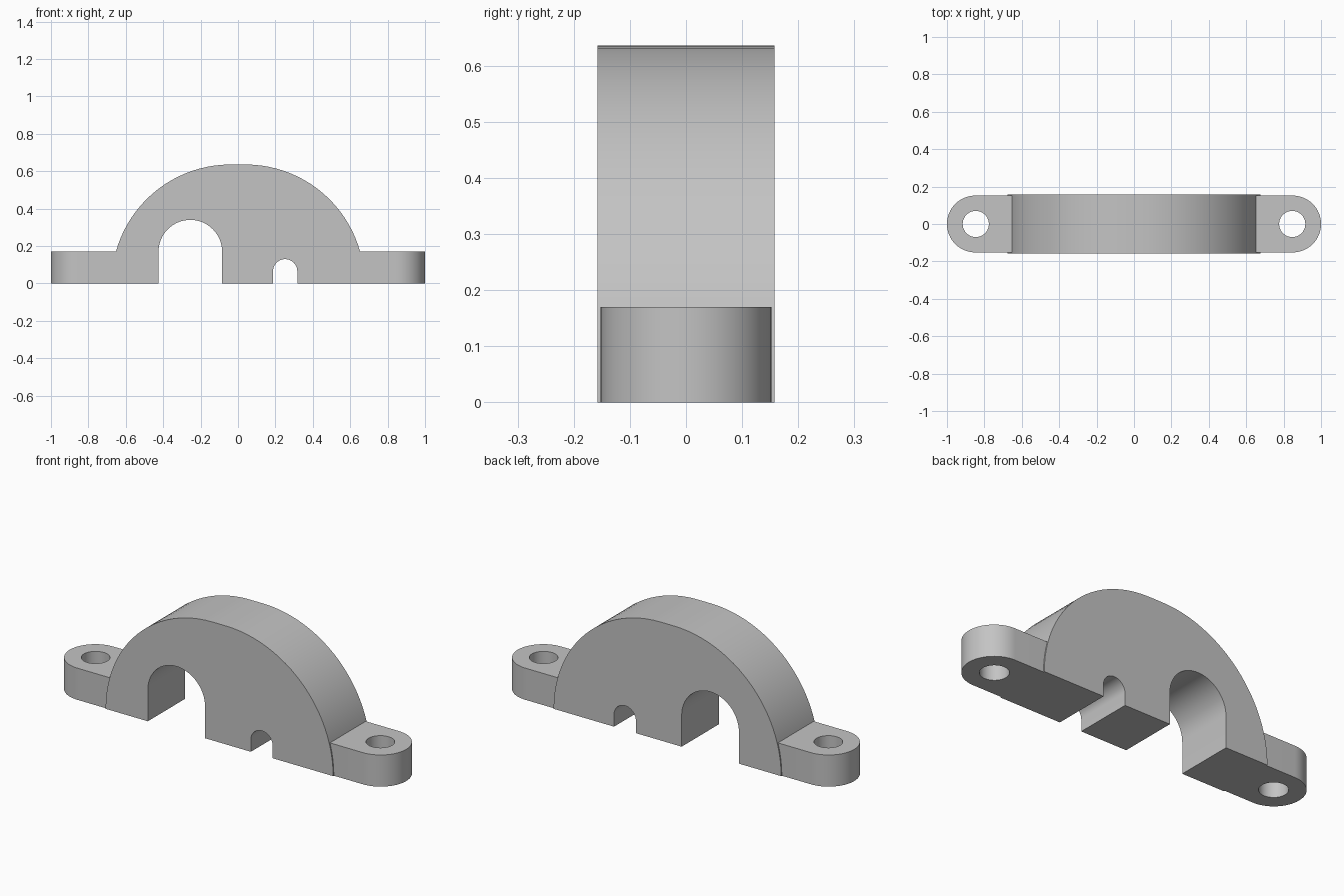
import bpy, bmesh
from math import sin, cos, pi
from mathutils import Matrix, Vector

cube = bpy.data.objects.get("Cube")
if cube:
    bpy.data.objects.remove(cube, do_unlink=True)

grey = bpy.data.materials.new("plain_grey")
grey.use_nodes = True
color = (0.55, 0.55, 0.55, 1)
grey.diffuse_color = color
grey.node_tree.nodes["Principled BSDF"].inputs["Base Color"].default_value = color


def arc(cx, cy, r, start, end, steps):
    """Points along a circular arc, angles in units of pi."""
    angles = [pi * (start + (end - start) * i / steps) for i in range(steps + 1)]
    return [(cx + r * cos(a), cy + r * sin(a)) for a in angles]


def plate(name, loops, depth, matrix):
    """Fill closed outlines (inner ones become holes) and extrude them."""
    bm = bmesh.new()
    edges = []
    for loop in loops:
        verts = [bm.verts.new((x, y, 0)) for x, y in loop]
        edges += [bm.edges.new((v, verts[i - 1])) for i, v in enumerate(verts)]
    bmesh.ops.triangle_fill(bm, edges=edges, use_beauty=True, normal=(0, 0, 1))
    top = bmesh.ops.extrude_face_region(bm, geom=bm.faces[:])["geom"]
    bmesh.ops.translate(bm, vec=Vector((0, 0, depth)),
                        verts=[g for g in top if isinstance(g, bmesh.types.BMVert)])
    bm.transform(matrix)
    bmesh.ops.recalc_face_normals(bm, faces=bm.faces[:])
    mesh = bpy.data.meshes.new(name)
    bm.to_mesh(mesh)
    bm.free()
    mesh.materials.append(grey)
    obj = bpy.data.objects.new(name, mesh)
    bpy.context.collection.objects.link(obj)
    bpy.ops.object.select_all(action="DESELECT")
    obj.select_set(True)
    bpy.context.view_layer.objects.active = obj
    bpy.ops.object.shade_smooth_by_angle(angle=pi / 6)
    return obj


# Arched body with two round-topped channels, flat along the crown
half_depth = 0.158
outline = arc(0.04, 0, 0.636, 0, 0.5, 24) + arc(-0.04, 0, 0.636, 0.5, 1, 24)
for x, r in ((-0.255, 0.17), (0.252, 0.065)):
    outline += [(x - r, 0)] + arc(x, r, r, 1, 0, 32) + [(x + r, 0)]
plate("clamp_body", [outline], 2 * half_depth,
      Matrix.Translation((0, half_depth, 0)) @ Matrix.Rotation(pi / 2, 4, "X"))

# Rounded mounting ears with a screw hole, one at each end
ear_r = 0.152
ear = [(0.64, -ear_r)] + arc(1 - ear_r, 0, ear_r, -0.5, 0.5, 32) + [(0.64, ear_r)]
hole = arc(0.846, 0, 0.07, 0, 2, 48)[:-1]
for name, turn in (("left_ear", 0), ("right_ear", pi)):
    plate(name, [ear, hole], 0.17, Matrix.Rotation(turn, 4, "Z"))
